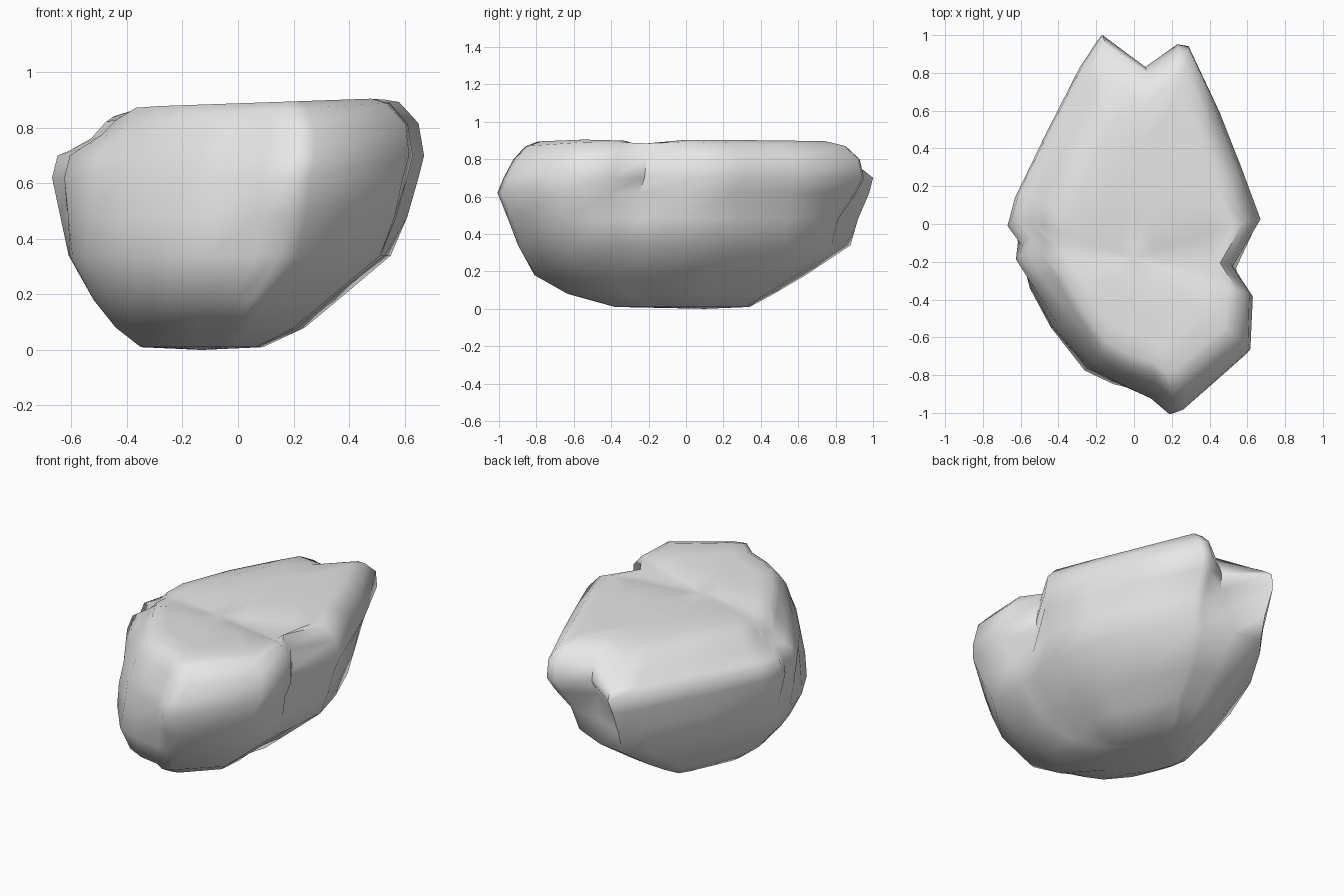
import bpy
import bmesh
import math
from mathutils import Vector

default = bpy.data.objects.get("Cube")
if default:
    bpy.data.objects.remove(default, do_unlink=True)

# Plan outline of the boulder, counter-clockwise, with side and rear notches
OUTLINE = [(.67, .01), (.57, .28), (.45, .58), (.28, .93), (.22, .94),
           (.05, .82), (-.18, 1), (-.28, .85), (-.46, .5), (-.63, .15),
           (-.67, 0), (-.6, -.1), (-.63, -.18), (-.55, -.36), (-.44, -.58),
           (-.24, -.8), (-.08, -.87), (.1, -.92), (.2, -1), (.27, -.97),
           (.59, -.66), (.62, -.4), (.52, -.24)]
# Outline points that are notches, and how far each closes up near the ground
NOTCHES = {5: 1, 11: 1, 22: .5}

# Height, then left/right and front/back limits of each layer
LAYERS = [(.01, -.35, .09, -.38, .34), (.08, -.44, .24, -.63, .47),
          (.18, -.52, .36, -.8, .64), (.34, -.61, .55, -.87, .88),
          (.48, -.64, .61, -.93, .92), (.62, -.67, .65, -1, .98),
          (.7, -.65, .67, -.97, 1), (.8, -.61, .65, -.92, .95),
          (.87, -.53, .58, -.86, .86)]
CENTRE = Vector((0, -.18, 0))

# Sculpting dabs: place, radius, and push outward (or inward when negative)
DABS = [((.4, -.75, .36), .28, .08),     # lower front swelling
        ((.6, -.6, .82), .2, .04),       # upper front corner
        ((-.42, -.52, .68), .25, -.07),  # hollow above the front ledge
        ((-.2, -.8, .62), .2, -.05),
        ((-.4, -.6, .28), .1, -.04),     # small front dent
        ((.25, .8, .85), .2, .05),       # upper rear corner
        ((.28, .85, .4), .2, -.08)]      # undercut below it


def remap(value, half, low, high):
    """Map a value in -half..half onto low..high."""
    return low + (value + half) / (2 * half) * (high - low)


def groove(x, y):
    """Depth of the valley that crosses the top between the notches."""
    distance = y + .175 + .1 * x
    width = .13 if distance > 0 else .07
    return (.02 + .08 * max(0, x)) * math.exp(-(distance / width) ** 2)


def top_slope(x, y):
    """Fall of the top beyond the rear crease and along the negative side."""
    rear = .3 * max(0, .55 * (y - .18) - .83 * (x + .35))
    side = .35 * max(0, -.36 - x)
    return max(rear, side)


def layer_outline(z):
    """The outline, with fuller flanks and shallower notches lower down."""
    low = min(1, max(0, (.62 - z) / .28))
    points = []
    for i, (x, y) in enumerate(OUTLINE):
        p = Vector((x, y))
        if i in NOTCHES:
            before = Vector(OUTLINE[i - 1])
            after = Vector(OUTLINE[(i + 1) % len(OUTLINE)])
            p = p.lerp((before + after) / 2, NOTCHES[i] * low)
        radius = math.hypot(p.x / .67, p.y)
        fullness = (.9 if y < 0 else .35) * min(1, z / .34)
        p *= 1 + fullness * low * max(0, 1 / radius - 1)
        points.append(p)
    return points


def sculpt(p):
    outward = Vector((p.x, p.y, 0)).normalized()
    push = sum(amount * math.exp(-((p - Vector(place)).length / size) ** 2)
               for place, size, amount in DABS)
    return p + outward * push


def side_ring(bm, layer):
    height, left, right, front, back = layer
    ring = []
    for p in layer_outline(height):
        x, y = remap(p.x, .67, left, right), remap(p.y, 1, front, back)
        z = height
        # Upper layers lean with the tilted top
        if height > .75:
            lean = (height - .7) / .17
            z += lean * (.065 * x - .015 - top_slope(x, y))
        ring.append(bm.verts.new(sculpt(Vector((x, y, z)))))
    return ring


def top_point(edge, scale):
    p = CENTRE.lerp(edge, scale)
    p.z = .888 + .035 * p.x - groove(p.x, p.y) - top_slope(p.x, p.y)
    return p


def bridge(bm, lower, upper):
    count = len(lower)
    for i in range(count):
        j = (i + 1) % count
        bm.faces.new((lower[i], lower[j], upper[j], upper[i]))


def fan(bm, ring, point):
    tip = bm.verts.new(point)
    for i, vert in enumerate(ring):
        bm.faces.new((vert, ring[(i + 1) % len(ring)], tip))


bm = bmesh.new()

# Flanks, layer by layer
rings = [side_ring(bm, layer) for layer in LAYERS]

# Flattish top, closing in toward the valley
rim = [v.co.copy() for v in rings[-1]]
for scale in (.9, .7, .45, .2):
    rings.append([bm.verts.new(top_point(co, scale)) for co in rim])
for lower, upper in zip(rings, rings[1:]):
    bridge(bm, lower, upper)
fan(bm, rings[-1], top_point(CENTRE, 0))

# Underside
fan(bm, rings[0], Vector((-.13, .1, 0)))

bmesh.ops.recalc_face_normals(bm, faces=bm.faces)
mesh = bpy.data.meshes.new("boulder")
bm.to_mesh(mesh)
bm.free()
boulder = bpy.data.objects.new("boulder", mesh)
bpy.context.collection.objects.link(boulder)

# Plain stone colour
stone = bpy.data.materials.new("grey stone")
stone.use_nodes = True
grey = (.8, .8, .8, 1)
stone.diffuse_color = grey
stone.node_tree.nodes["Principled BSDF"].inputs["Base Color"].default_value = grey
mesh.materials.append(stone)

# Smooth rounded faces, sharp creases
bpy.ops.object.select_all(action='DESELECT')
boulder.select_set(True)
bpy.context.view_layer.objects.active = boulder
bpy.ops.object.shade_smooth_by_angle(angle=math.radians(60))
